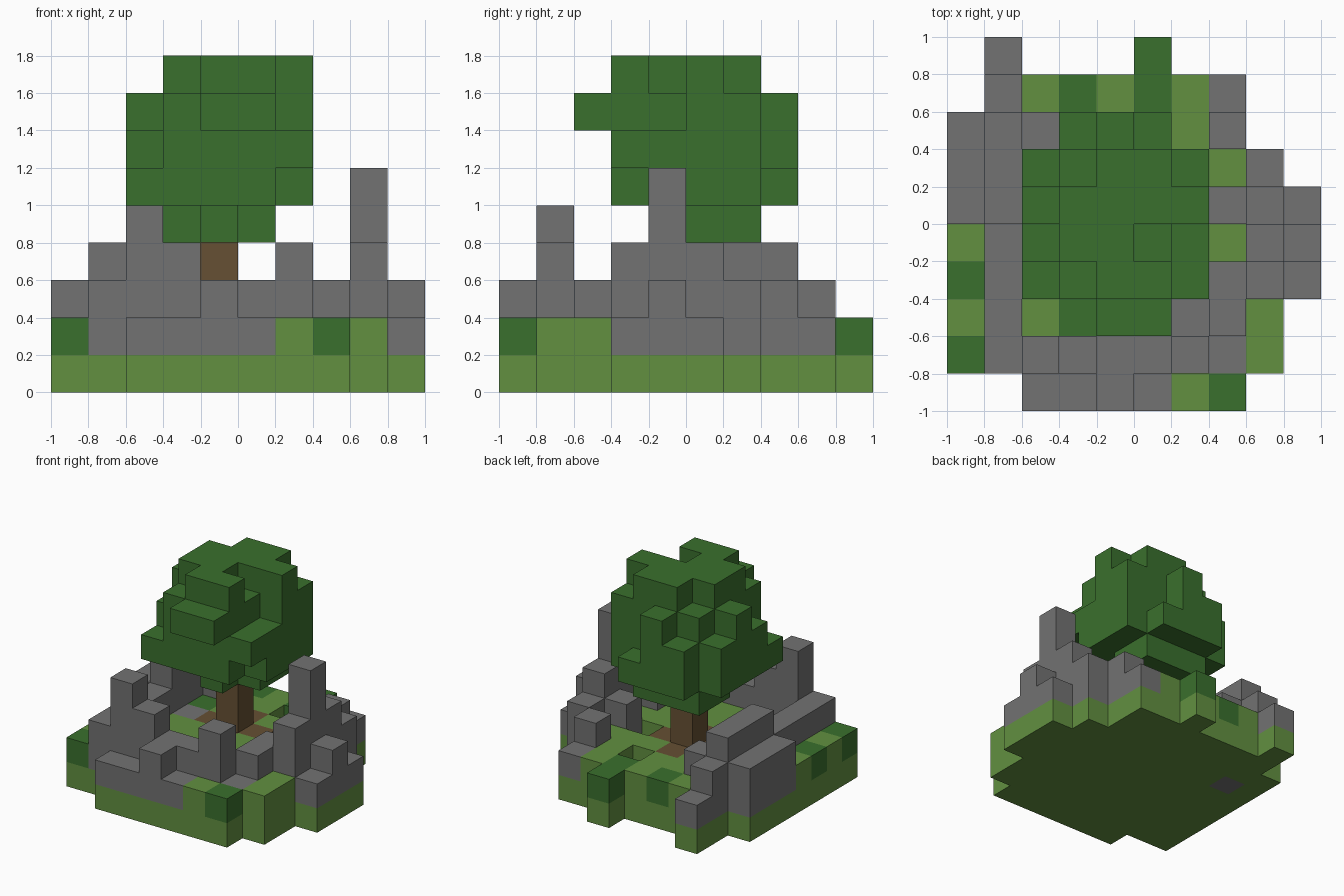
import bpy
import bmesh
from mathutils import Vector

if "Cube" in bpy.data.objects:
    bpy.data.objects.remove(bpy.data.objects["Cube"], do_unlink=True)

CELL = 0.2


def material(name, rgb):
    """Flat colour from 8-bit sRGB."""
    color = [((c / 255 + 0.055) / 1.055) ** 2.4 for c in rgb] + [1.0]
    mat = bpy.data.materials.new(name)
    mat.use_nodes = True
    mat.diffuse_color = color
    bsdf = mat.node_tree.nodes["Principled BSDF"]
    bsdf.inputs["Base Color"].default_value = color
    bsdf.inputs["Roughness"].default_value = 1.0
    return mat


light_green = material("light_grass_green", (98, 144, 64))
dark_green = material("dark_leaf_green", (58, 112, 45))
grey = material("stone_grey", (114, 114, 114))
brown = material("bark_brown", (102, 80, 51))
soil_brown = material("soil_brown", (102, 80, 51))

PARTS = {
    "grass_ground": light_green,
    "grass_tufts": dark_green,
    "rock_ring": grey,
    "soil_patch": soil_brown,
    "tree_trunk": brown,
    "tree_foliage": dark_green,
}
cells = {}

# Terrain plan, back row first: s to w are rocks of growing height,
# g grass, b dark tuft, d soil, p shallow pit
PLAN = [
    ".s...b....",
    ".tgbgbgs..",
    "tutggpgt..",
    "tubgdgggt.",
    "tusdddptus",
    "gtggdgggwt",
    "btgggggtus",
    "gtgbggstg.",
    "btvuttusg.",
    "..sstsgb..",
]
TOPPING = {"g": "grass_ground", "b": "grass_tufts", "d": "soil_patch"}
for row, line in enumerate(PLAN):
    y = len(PLAN) - 1 - row
    for x, kind in enumerate(line):
        if kind == ".":
            continue
        cells[x, y, 0] = "grass_ground"
        if kind in TOPPING:
            cells[x, y, 1] = TOPPING[kind]
        elif kind in "stuvw":
            for z in range(1, 2 + "stuvw".index(kind)):
                cells[x, y, z] = "rock_ring"
cells[1, 6, 0] = "rock_ring"

# Tree trunk
for z in (2, 3):
    cells[4, 5, z] = "tree_trunk"

# Foliage layers from the bottom up, each listed back to front
FOLIAGE = [
    [".....", ".###.", ".###.", "..#..", ".....", "....."],
    [".###.", "#####", "#####", "#####", "####.", "....."],
    [".##..", "#####", "#####", "#####", ".####", "....."],
    ["..#..", ".####", "#####", ".###.", ".###.", "..##."],
    [".....", "..##.", ".####", ".##..", "..##.", "....."],
]
for level, layer in enumerate(FOLIAGE):
    for row, line in enumerate(layer):
        for col, mark in enumerate(line):
            if mark == "#":
                cells[col + 2, 7 - row, level + 4] = "tree_foliage"


def build_part(name, mat):
    """Outer shell of all blocks that belong to one part."""
    bm = bmesh.new()
    for cell, part in cells.items():
        if part != name:
            continue
        center = Vector(cell) + Vector((0.5, 0.5, 0.5))
        for axis in range(3):
            for sign in (-1, 1):
                n = Vector((0, 0, 0))
                n[axis] = sign
                if tuple(int(c) for c in Vector(cell) + n) in cells:
                    continue
                u = Vector((0, 0, 0))
                u[(axis + 1) % 3] = 0.5
                v = n.cross(u)
                mid = center + n / 2
                corners = (mid - u - v, mid + u - v, mid + u + v, mid - u + v)
                bm.faces.new([bm.verts.new((p - Vector((5, 5, 0))) * CELL)
                              for p in corners])
    bmesh.ops.remove_doubles(bm, verts=bm.verts, dist=0.001)
    mesh = bpy.data.meshes.new(name)
    bm.to_mesh(mesh)
    bm.free()
    mesh.materials.append(mat)
    obj = bpy.data.objects.new(name, mesh)
    bpy.context.collection.objects.link(obj)


for part_name, part_material in PARTS.items():
    build_part(part_name, part_material)
